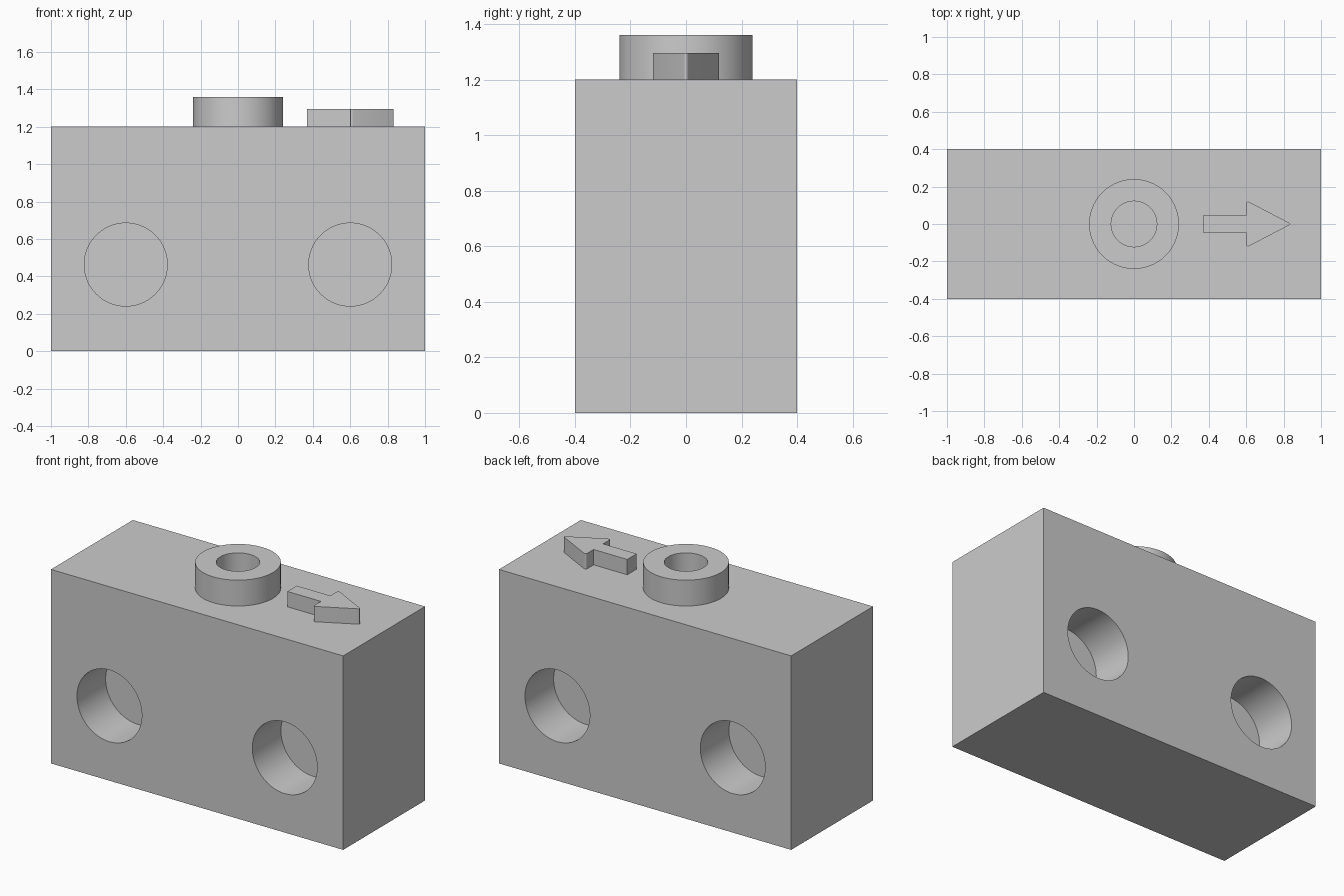
import bpy, bmesh, math

if "Cube" in bpy.data.objects:
    bpy.data.objects.remove(bpy.data.objects["Cube"])

W, D, H = 2.0, 0.8, 1.2          # block size
HOLE_X, HOLE_Z, HOLE_R, HOLE_DEPTH = 0.6, 0.463, 0.222, 0.28

grey = bpy.data.materials.new("plain grey")
grey.diffuse_color = (0.6, 0.6, 0.6, 1)
grey.use_nodes = True
grey.node_tree.nodes["Principled BSDF"].inputs["Base Color"].default_value = grey.diffuse_color


def finish(obj, angle=30):
    obj.data.materials.clear()
    obj.data.materials.append(grey)
    bpy.ops.object.select_all(action='DESELECT')
    obj.select_set(True)
    bpy.context.view_layer.objects.active = obj
    bpy.ops.object.shade_smooth_by_angle(angle=math.radians(angle))


def from_bmesh(name, bm):
    bmesh.ops.recalc_face_normals(bm, faces=bm.faces)
    mesh = bpy.data.meshes.new(name)
    bm.to_mesh(mesh)
    bm.free()
    obj = bpy.data.objects.new(name, mesh)
    bpy.context.collection.objects.link(obj)
    return obj


# Block with two blind round holes in the front and two in the back
bpy.ops.mesh.primitive_cube_add(size=1, location=(0, 0, H / 2))
block = bpy.context.object
block.name = "block"
block.scale = (W, D, H)
bpy.ops.object.transform_apply(location=True, rotation=False, scale=True)
for x in (-HOLE_X, HOLE_X):
    for side in (-1, 1):
        bpy.ops.mesh.primitive_cylinder_add(
            vertices=96, radius=HOLE_R, depth=2 * HOLE_DEPTH,
            location=(x, side * D / 2, HOLE_Z), rotation=(math.pi / 2, 0, 0))
        cutter = bpy.context.object
        cutter.name = "hole_cutter"
        cutter.hide_render = True
        bpy.context.view_layer.objects.active = block
        mod = block.modifiers.new("hole", 'BOOLEAN')
        mod.operation, mod.solver, mod.object = 'DIFFERENCE', 'EXACT', cutter
        bpy.ops.object.modifier_apply(modifier=mod.name)
        bpy.data.objects.remove(cutter, do_unlink=True)
finish(block)

# Hollow round boss on the top, turned from a three-edge profile
bm = bmesh.new()
profile = [(0.122, H), (0.122, 1.36), (0.24, 1.36), (0.24, H)]
verts = [bm.verts.new((r, 0, z)) for r, z in profile]
edges = [bm.edges.new(pair) for pair in zip(verts, verts[1:])]
bmesh.ops.spin(bm, geom=verts + edges, cent=(0, 0, 0), axis=(0, 0, 1),
               angle=2 * math.pi, steps=96, use_duplicate=False)
bmesh.ops.remove_doubles(bm, verts=bm.verts, dist=1e-5)
finish(from_bmesh("round_boss", bm))

# Raised arrow with rounded head corners
bm = bmesh.new()
half = [(0.37, 0.046), (0.60, 0.046), (0.60, 0.126)]
outline = half + [(0.842, 0)] + [(x, -y) for x, y in reversed(half)]
face = bm.faces.new([bm.verts.new((x, y, H)) for x, y in outline])
top = bmesh.ops.extrude_face_region(bm, geom=[face])
bmesh.ops.translate(bm, vec=(0, 0, 0.095),
                    verts=[v for v in top["geom"] if isinstance(v, bmesh.types.BMVert)])
corners = [e for e in bm.edges
           if abs(e.verts[0].co.z - e.verts[1].co.z) > 0.05
           and (abs(e.verts[0].co.y) > 0.1 or e.verts[0].co.x > 0.8)]
bmesh.ops.bevel(bm, geom=corners, offset=0.018, segments=5, profile=0.5,
                affect='EDGES', clamp_overlap=True)
finish(from_bmesh("direction_arrow", bm))
